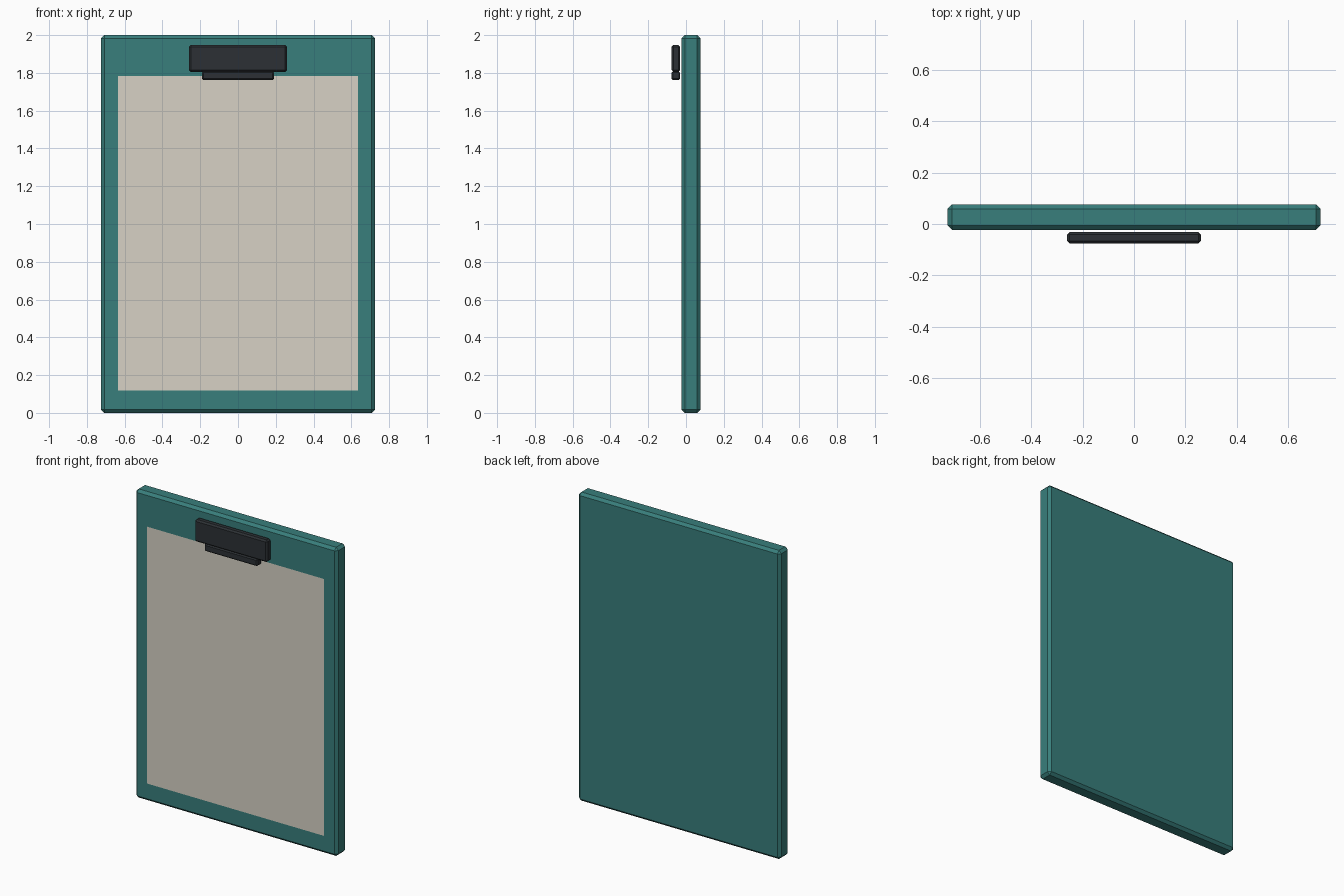
import bpy, bmesh
from mathutils import Vector

if "Cube" in bpy.data.objects:
    bpy.data.objects.remove(bpy.data.objects["Cube"])


def material(name, rgb):
    m = bpy.data.materials.new(name)
    m.diffuse_color = (*rgb, 1)
    m.use_nodes = True
    m.node_tree.nodes["Principled BSDF"].inputs["Base Color"].default_value = m.diffuse_color
    return m


def box(name, x, y, z, bevel, mat):
    """Chamfered box from (min, max) ranges."""
    bm = bmesh.new()
    bmesh.ops.create_cube(bm, size=1)
    for v in bm.verts:
        v.co = Vector([(r[0] + r[1]) / 2 + c * (r[1] - r[0])
                       for c, r in zip(v.co, (x, y, z))])
    if bevel:
        bmesh.ops.bevel(bm, geom=bm.edges[:], offset=bevel, segments=1,
                        affect='EDGES')
    me = bpy.data.meshes.new(name)
    bm.to_mesh(me)
    bm.free()
    me.materials.append(mat)
    ob = bpy.data.objects.new(name, me)
    bpy.context.collection.objects.link(ob)
    return ob


teal = material("teal", (0.04, 0.21, 0.20))
cream = material("paper", (0.68, 0.64, 0.56))
dark = material("dark_metal", (0.025, 0.03, 0.035))

# Backing board
box("board", (-0.725, 0.725), (-0.023, 0.076), (0, 2), 0.017, teal)

# Single sheet of paper on the front face
bpy.ops.mesh.primitive_plane_add(size=1, location=(0, -0.026, 0.95),
                                 rotation=(1.5707963, 0, 0))
paper = bpy.context.object
paper.name = "paper"
paper.scale = (1.27, 1.665, 1)
paper.data.materials.append(cream)

# Clip plate and its gripping jaw
box("clip_plate", (-0.26, 0.26), (-0.076, -0.031), (1.805, 1.948), 0.01, dark)
box("clip_jaw", (-0.19, 0.19), (-0.076, -0.031), (1.762, 1.808), 0.007, dark)
